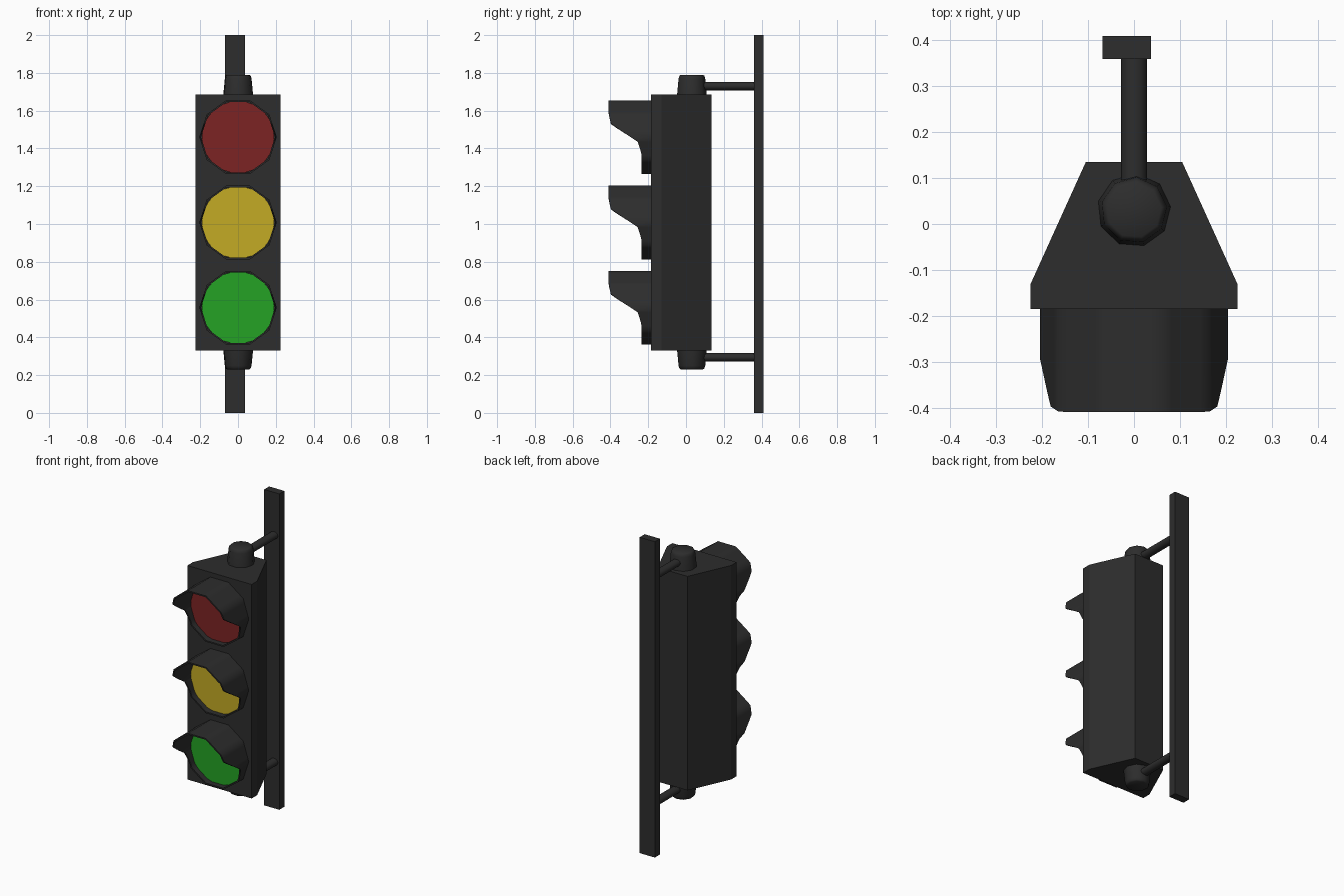
import bpy, bmesh, math
from math import pi, sin, cos

if "Cube" in bpy.data.objects:
    bpy.data.objects.remove(bpy.data.objects["Cube"])


def mat(name, rgb):
    m = bpy.data.materials.new(name)
    m.diffuse_color = (*rgb, 1)
    m.use_nodes = True
    m.node_tree.nodes["Principled BSDF"].inputs["Base Color"].default_value = m.diffuse_color
    return m


DARK = mat("dark grey", (0.026, 0.026, 0.026))
LENSES = [("red", 1.46, mat("red", (0.2, 0.017, 0.017))),
          ("yellow", 1.008, mat("yellow", (0.55, 0.405, 0.018))),
          ("green", 0.557, mat("green", (0.018, 0.36, 0.018)))]


def build(name, rings, m, caps=True, loop=False, smooth=0):
    """Skin a list of equally sized point rings."""
    bm = bmesh.new()
    vs = [[bm.verts.new(p) for p in r] for r in rings]
    n = len(rings[0])
    pairs = list(zip(vs, vs[1:])) + ([(vs[-1], vs[0])] if loop else [])
    for a, b in pairs:
        for i in range(n):
            j = (i + 1) % n
            bm.faces.new((a[i], a[j], b[j], b[i]))
    if caps:
        bm.faces.new(vs[0])
        bm.faces.new(vs[-1])
    bmesh.ops.recalc_face_normals(bm, faces=bm.faces)
    me = bpy.data.meshes.new(name)
    bm.to_mesh(me)
    bm.free()
    me.materials.append(m)
    ob = bpy.data.objects.new(name, me)
    bpy.context.collection.objects.link(ob)
    if smooth:
        bpy.ops.object.select_all(action='DESELECT')
        ob.select_set(True)
        bpy.context.view_layer.objects.active = ob
        bpy.ops.object.shade_smooth_by_angle(angle=math.radians(smooth))
    return ob


# housing: tapered plan profile extruded upward
plan = [(-0.225, -0.185), (0.225, -0.185), (0.225, -0.13),
        (0.105, 0.135), (-0.105, 0.135), (-0.225, -0.13)]
build("housing", [[(x, y, z) for x, y in plan] for z in (0.33, 1.685)], DARK)

# mounting pole behind
pole = [(-0.069, 0.36), (0.037, 0.36), (0.037, 0.41), (-0.069, 0.41)]
build("pole", [[(x, y, z) for x, y in pole] for z in (0, 2)], DARK)


# end caps and arms, top and bottom
def cap(name, z0, s):
    prof = [(0.081, -0.01), (0.072, 0.085), (0.067, 0.1), (0.06, 0.105)]
    rings = [[(r * cos(2 * pi * i / 9 + 0.1), 0.03 + r * sin(2 * pi * i / 9 + 0.1),
               z0 + s * h) for i in range(9)] for r, h in prof]
    build(name, rings, DARK, smooth=50)


def arm(name, z):
    rings = [[(0.028 * cos(2 * pi * i / 12), y, z + 0.023 * sin(2 * pi * i / 12))
              for i in range(12)] for y in (0.06, 0.37)]
    build(name, rings, DARK, smooth=40)


cap("top_cap", 1.685, 1)
cap("bottom_cap", 0.33, -0.95)
arm("top_arm", 1.73)
arm("bottom_arm", 0.294)

# visor front edge: height offset -> y
EDGE = [(-0.3, -0.235), (-0.09, -0.235), (-0.025, -0.255),
        (0.07, -0.397), (0.13, -0.41), (0.3, -0.41)]


def edge_y(h):
    for (h0, y0), (h1, y1) in zip(EDGE, EDGE[1:]):
        if h <= h1:
            return y0 + (y1 - y0) * (h - h0) / (h1 - h0)


def decagon(r, sub=5):
    c = [(r * cos(2 * pi * i / 10), r * sin(2 * pi * i / 10)) for i in range(10)]
    return [(a[0] + (b[0] - a[0]) * k / sub, a[1] + (b[1] - a[1]) * k / sub)
            for a, b in zip(c, c[1:] + c[:1]) for k in range(sub)]


for name, zc, m in LENSES:
    outer, inner = decagon(0.205), decagon(0.196)
    fronts = [edge_y(h) for x, h in outer]
    # thin ten-sided hood, deep at the top and shallow at the bottom
    rings = [[(x, -0.18, zc + h) for x, h in outer],
             [(x, y, zc + h) for (x, h), y in zip(outer, fronts)],
             [(x, y, zc + h) for (x, h), y in zip(inner, fronts)],
             [(x, -0.18, zc + h) for x, h in inner]]
    build(name + "_visor", rings, DARK, caps=False, loop=True, smooth=40)
    # lens disc
    rings = [[(0.191 * cos(2 * pi * i / 32), y, zc + 0.191 * sin(2 * pi * i / 32))
              for i in range(32)] for y in (-0.18, -0.2)]
    build(name + "_lens", rings, m)
